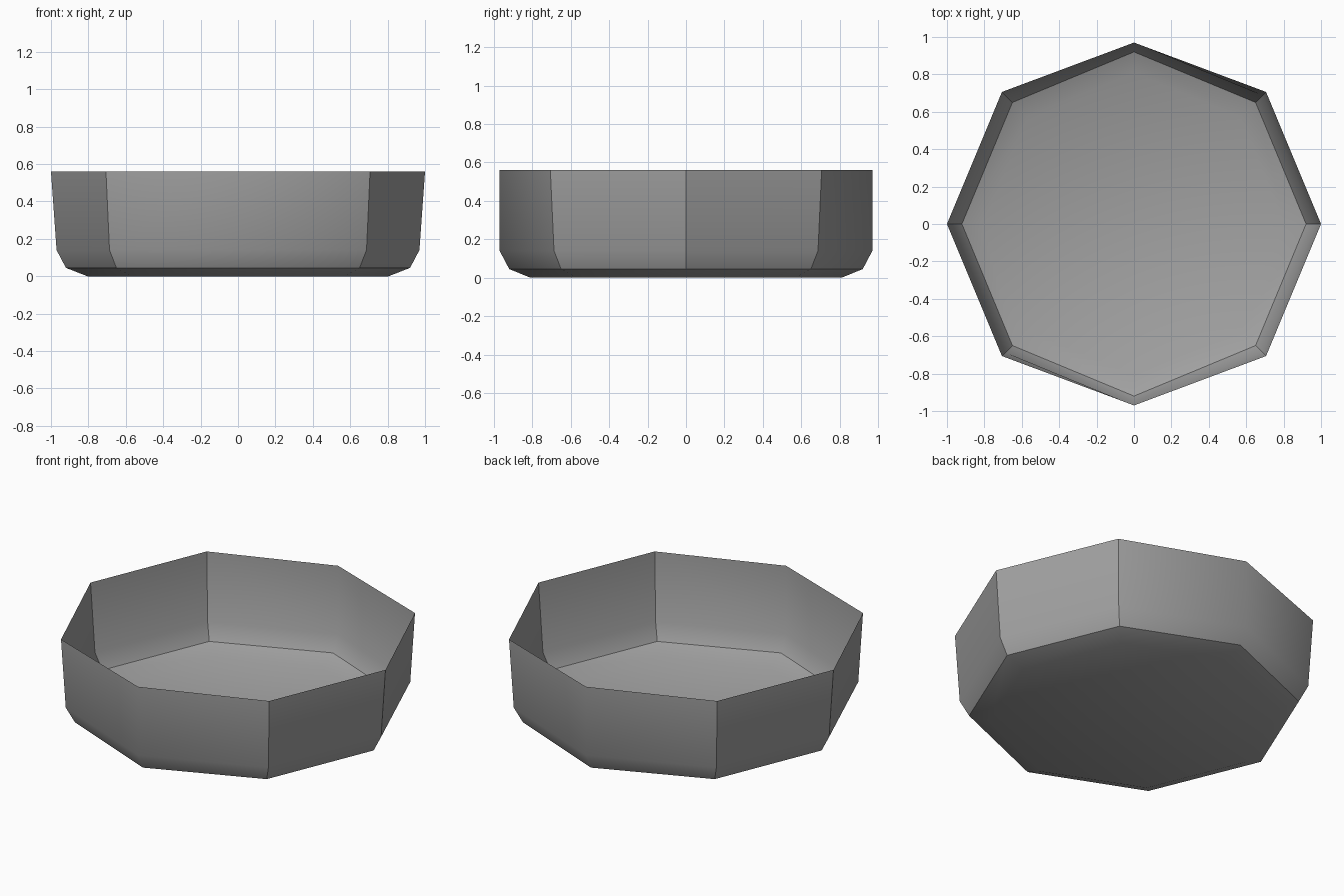
import bpy, bmesh

if "Cube" in bpy.data.objects:
    bpy.data.objects.remove(bpy.data.objects["Cube"])

# Profile rings from the floor to the rim: side reach x, front reach y, diagonal reach d, height z
RINGS = [
    (0.805, 0.81, 0.57, 0.0),
    (0.92, 0.92, 0.65, 0.045),
    (0.97, 0.97, 0.687, 0.14),
    (1.0, 0.97, 0.706, 0.56),
]


def octagon(bm, x, y, d, z):
    """Ring of eight vertices, counter-clockwise."""
    pts = [(x, 0), (d, d), (0, y), (-d, d), (-x, 0), (-d, -d), (0, -y), (d, -d)]
    return [bm.verts.new((px, py, z)) for px, py in pts]


# Thin-walled octagonal dish
bm = bmesh.new()
rings = [octagon(bm, *r) for r in RINGS]
bm.faces.new(list(reversed(rings[0])))
for low, high in zip(rings, rings[1:]):
    for i in range(8):
        j = (i + 1) % 8
        bm.faces.new((low[i], low[j], high[j], high[i]))
for f in bm.faces:
    f.smooth = True

# Crease around the floor
for i in range(8):
    bm.edges.get((rings[1][i], rings[1][(i + 1) % 8])).smooth = False
# Wall corners are sharp, except the front and back ones
for i in (0, 1, 3, 4, 5, 7):
    for low, high in zip(rings[1:], rings[2:]):
        bm.edges.get((low[i], high[i])).smooth = False

mesh = bpy.data.meshes.new("octagonal_dish")
bm.to_mesh(mesh)
bm.free()
dish = bpy.data.objects.new("octagonal_dish", mesh)
bpy.context.collection.objects.link(dish)

# Dark grey finish
mat = bpy.data.materials.new("dark_grey")
mat.diffuse_color = (0.36, 0.36, 0.36, 1)
mat.use_nodes = True
mat.node_tree.nodes["Principled BSDF"].inputs["Base Color"].default_value = mat.diffuse_color
mesh.materials.append(mat)
